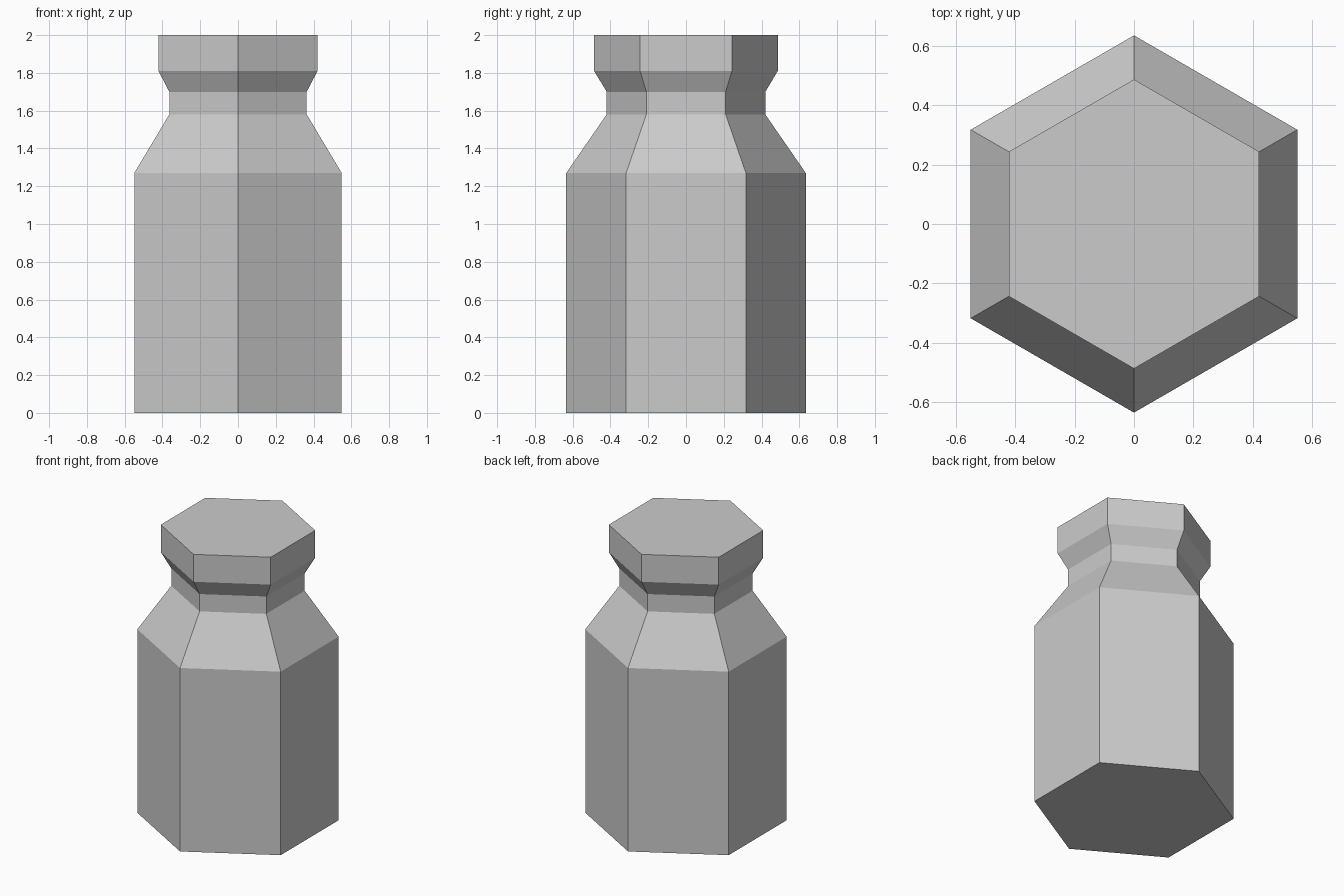
import bpy, bmesh
from math import cos, sin, radians

if "Cube" in bpy.data.objects:
    bpy.data.objects.remove(bpy.data.objects["Cube"])

# Bottle silhouette: (corner radius, height)
PROFILE = [(0.634, 0), (0.634, 1.27), (0.42, 1.58),
           (0.42, 1.70), (0.486, 1.81), (0.486, 2.0)]
SIDES = 6

# Stack hexagonal rings, corners pointing to front and back
bm = bmesh.new()
rings = []
for r, z in PROFILE:
    angles = [radians(90 + 360 * i / SIDES) for i in range(SIDES)]
    rings.append([bm.verts.new((r * cos(a), r * sin(a), z)) for a in angles])

# Side walls
for low, high in zip(rings, rings[1:]):
    for i in range(SIDES):
        j = (i + 1) % SIDES
        bm.faces.new((low[i], low[j], high[j], high[i]))

# Flat base and top
bm.faces.new(rings[0][::-1])
bm.faces.new(rings[-1])

mesh = bpy.data.meshes.new("hexagonal_bottle")
bm.to_mesh(mesh)
bm.free()
bottle = bpy.data.objects.new("hexagonal_bottle", mesh)
bpy.context.collection.objects.link(bottle)
